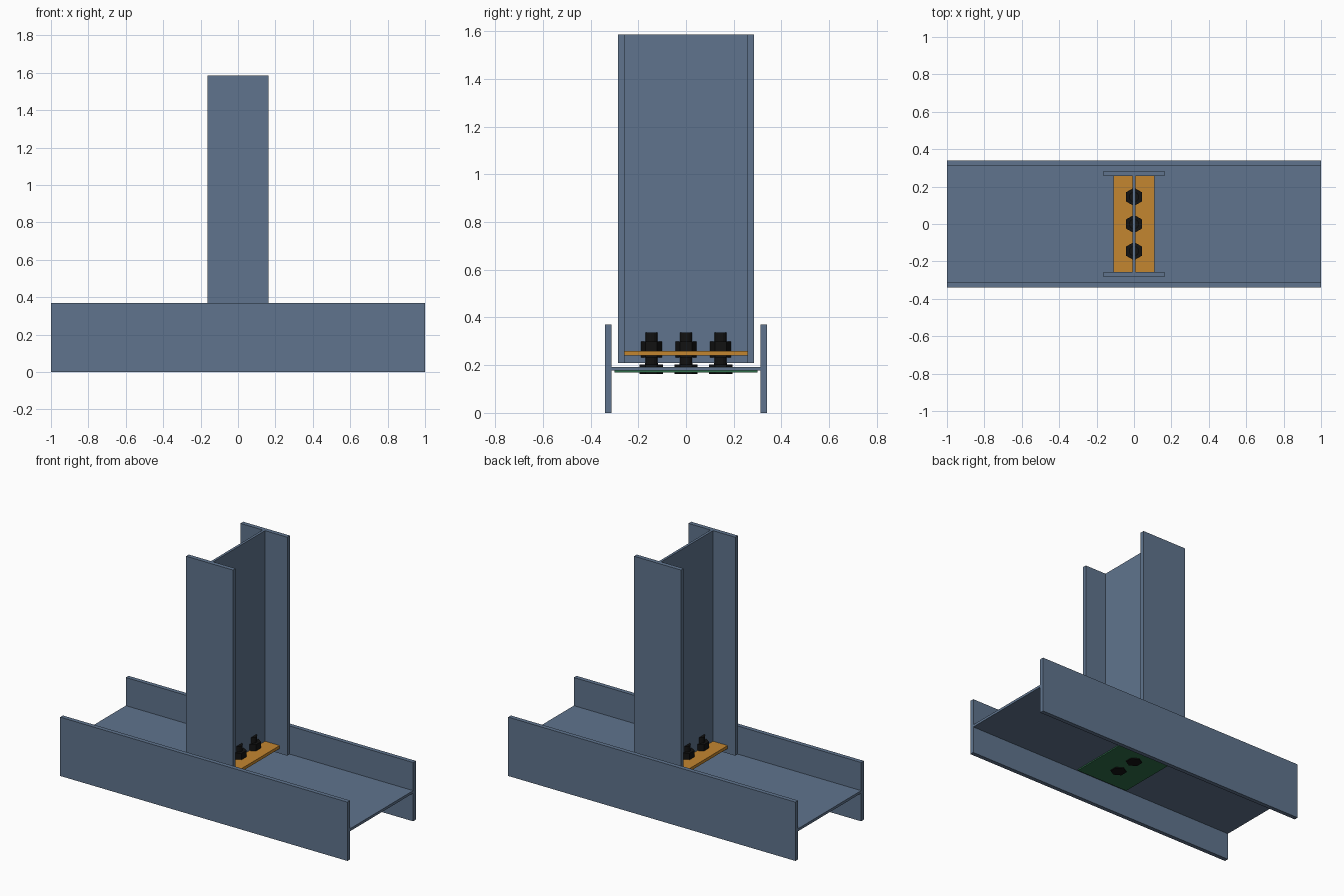
import bpy, bmesh, math
from mathutils import Matrix

if "Cube" in bpy.data.objects:
    bpy.data.objects.remove(bpy.data.objects["Cube"])


def material(name, rgb):
    m = bpy.data.materials.new(name)
    m.diffuse_color = (*rgb, 1)
    m.use_nodes = True
    m.node_tree.nodes["Principled BSDF"].inputs["Base Color"].default_value = m.diffuse_color
    return m


STEEL = material("steel_blue", (0.115, 0.175, 0.27))
ORANGE = material("orange_plate", (0.55, 0.24, 0.03))
GREEN = material("green_plate", (0.03, 0.16, 0.07))
BLACK = material("black_bolt", (0.006, 0.006, 0.006))


def finish(name, bm, mat):
    bmesh.ops.recalc_face_normals(bm, faces=bm.faces)
    mesh = bpy.data.meshes.new(name)
    bm.to_mesh(mesh)
    bm.free()
    mesh.materials.append(mat)
    ob = bpy.data.objects.new(name, mesh)
    bpy.context.collection.objects.link(ob)
    return ob


def box(name, x, y, z, mat):
    bm = bmesh.new()
    centre = [(a + b) / 2 for a, b in (x, y, z)]
    size = [b - a for a, b in (x, y, z)]
    bmesh.ops.create_cube(bm, size=1, matrix=Matrix.Translation(centre) @ Matrix.Diagonal((*size, 1)))
    return finish(name, bm, mat)


def i_section(name, outer, inner, half_flange, half_web, start, end, place):
    """Extrude an I profile (depth along u, flange width along v); place maps (u, v, w) to xyz."""
    half = [(-outer, -half_flange), (-inner, -half_flange), (-inner, -half_web),
            (inner, -half_web), (inner, -half_flange), (outer, -half_flange)]
    profile = half + [(-u, -v) for u, v in half]
    bm = bmesh.new()
    face = bm.faces.new([bm.verts.new(place(u, v, start)) for u, v in profile])
    ext = bmesh.ops.extrude_face_region(bm, geom=[face])
    shift = [b - a for a, b in zip(place(0, 0, start), place(0, 0, end))]
    bmesh.ops.translate(bm, vec=shift, verts=[g for g in ext["geom"] if isinstance(g, bmesh.types.BMVert)])
    return finish(name, bm, STEEL)


# Lying base beam and standing column
i_section("base_beam", 0.34, 0.313, 0.185, 0.008, -1, 1, lambda u, v, w: (w, u, v + 0.185))
i_section("column", 0.284, 0.257, 0.163, 0.008, 0.21, 1.585, lambda u, v, w: (v, u, w))

# Plates either side of the column web, and the plate under the beam web
box("clamp_plate_left", (-0.11, -0.008), (-0.257, 0.257), (0.241, 0.26), ORANGE)
box("clamp_plate_right", (0.008, 0.11), (-0.257, 0.257), (0.241, 0.26), ORANGE)
box("backing_plate", (-0.19, 0.19), (-0.3, 0.3), (0.169, 0.177), GREEN)

# Bolts: shank plus head and nuts, each (sides, radius, bottom, top)
STACK = [(16, 0.027, 0.17, 0.336), (6, 0.049, 0.26, 0.3), (6, 0.049, 0.232, 0.241),
         (6, 0.049, 0.193, 0.203), (6, 0.049, 0.164, 0.177)]
for i, y in enumerate((-0.145, 0, 0.145)):
    bm = bmesh.new()
    for sides, r, z0, z1 in STACK:
        turn = Matrix.Rotation(math.pi / 2 if sides == 6 else 0, 4, 'Z')
        # hexagon corners point along y
        ring = [turn @ Matrix.Rotation(2 * math.pi * k / sides, 4, 'Z').col[0].to_3d() * r for k in range(sides)]
        lo = [bm.verts.new((p.x, p.y + y, z0)) for p in ring]
        hi = [bm.verts.new((p.x, p.y + y, z1)) for p in ring]
        bm.faces.new(lo[::-1])
        bm.faces.new(hi)
        for k in range(sides):
            n = (k + 1) % sides
            bm.faces.new((lo[k], lo[n], hi[n], hi[k]))
    finish(f"bolt_{i + 1}", bm, BLACK)
